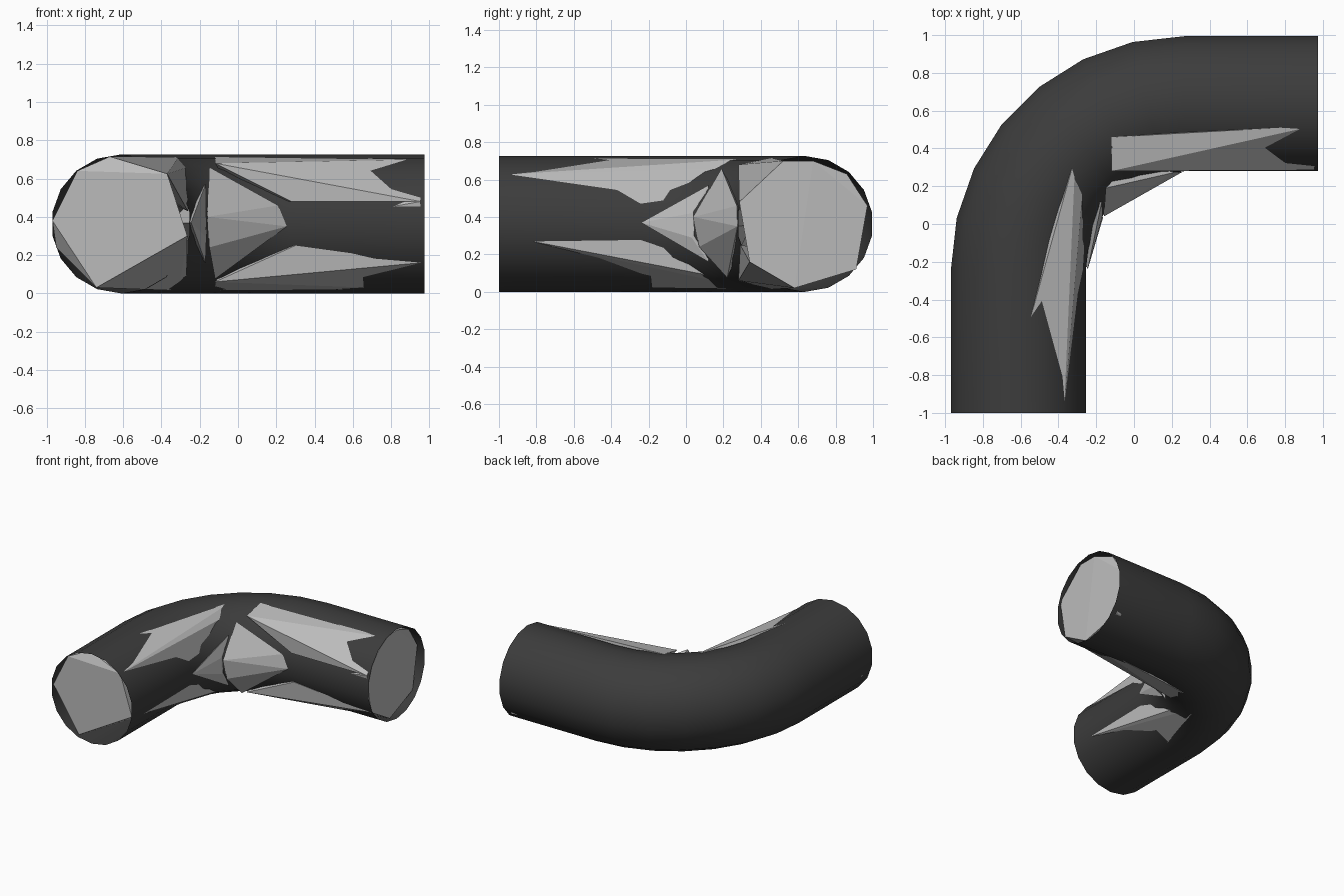
import bpy, bmesh, math
from mathutils import Vector

R, H, BEND, SIDES, ARC = 0.363, 0.363, 0.88, 18, 7
CX, CY = 0.268, -0.243          # centre of the bend


def add_object(name, bm, color=None):
    mesh = bpy.data.meshes.new(name)
    bm.to_mesh(mesh)
    bm.free()
    obj = bpy.data.objects.new(name, mesh)
    bpy.context.collection.objects.link(obj)
    if color:
        mat = bpy.data.materials.new(name + "_colour")
        mat.diffuse_color = color
        mesh.materials.append(mat)


# Elbow pipe: straight arm, quarter bend, straight arm, open ends
path = [(CX - BEND, -1.0, math.pi)]
for i in range(ARC + 1):
    a = math.pi - math.pi / 2 * i / ARC
    path.append((CX + BEND * math.cos(a), CY + BEND * math.sin(a), a))
path.append((0.975, CY + BEND, math.pi / 2))

bm = bmesh.new()
rings = []
for x, y, a in path:
    out = Vector((math.cos(a), math.sin(a), 0))
    ring = []
    for k in range(SIDES):
        t = 2 * math.pi * (k + 0.5) / SIDES
        p = Vector((x, y, H)) + out * R * math.cos(t) + Vector((0, 0, R * math.sin(t)))
        ring.append(bm.verts.new(p))
    rings.append(ring)
for r0, r1 in zip(rings, rings[1:]):
    for k in range(SIDES):
        n = (k + 1) % SIDES
        bm.faces.new((r0[k], r0[n], r1[n], r1[k]))
bmesh.ops.recalc_face_normals(bm, faces=bm.faces)
for f in bm.faces:
    f.smooth = True
add_object("elbow_pipe", bm, (0.045, 0.045, 0.045, 1))


# Faceted pieces inside the pipe that bridge the inside of the bend
def hull(name, pts):
    bm = bmesh.new()
    for p in pts:
        bm.verts.new(p)
    bmesh.ops.convex_hull(bm, input=bm.verts)
    loose = [v for v in bm.verts if not v.link_faces]
    bmesh.ops.delete(bm, geom=loose, context='VERTS')
    bmesh.ops.recalc_face_normals(bm, faces=bm.faces)
    add_object(name, bm, (0.5, 0.5, 0.5, 1))


# Front arm: plug with end cap, upper and lower bridges, tip of the bend
hull("front_arm_plug", [
    (-0.97, -0.98, 0.38), (-0.84, -0.98, 0.64), (-0.37, -0.98, 0.625),
    (-0.265, -0.98, 0.30), (-0.74, -0.98, 0.03), (-0.95, -0.9, 0.24),
    (-0.67, -0.94, 0.715), (-0.29, -0.25, 0.36),
    (-0.82, 0.20, 0.38), (-0.62, 0.30, 0.64), (-0.62, 0.30, 0.08), (-0.45, 0.68, 0.36)])
hull("front_arm_upper_bridge", [
    (-0.37, -0.98, 0.625), (-0.67, -0.94, 0.715), (-0.262, -0.24, 0.43),
    (-0.265, 0.26, 0.66), (-0.31, 0.36, 0.713), (-0.50, 0.1, 0.55)])
hull("front_arm_lower_bridge", [
    (-0.265, -0.98, 0.30), (-0.74, -0.98, 0.03), (-0.262, -0.24, 0.295),
    (-0.27, 0.27, 0.06), (-0.31, 0.36, 0.014), (-0.50, 0.1, 0.17)])
hull("front_arm_tip", [
    (-0.245, -0.24, 0.37), (-0.17, 0.03, 0.42), (-0.165, 0.03, 0.29),
    (-0.17, 0.12, 0.57), (-0.17, 0.12, 0.16), (-0.36, 0.05, 0.36)])

# Side arm: the same four pieces
hull("side_arm_plug", [
    (0.955, 0.285, 0.48), (0.955, 0.34, 0.16), (0.955, 0.58, 0.02), (0.955, 0.52, 0.70),
    (0.955, 0.68, 0.70), (0.93, 0.86, 0.63), (0.93, 0.97, 0.46), (0.93, 0.91, 0.12),
    (0.27, 0.31, 0.36), (-0.13, 0.62, 0.67), (-0.13, 0.62, 0.06), (-0.1, 0.88, 0.36)])
hull("side_arm_upper_bridge", [
    (0.955, 0.285, 0.48), (0.955, 0.52, 0.70), (0.28, 0.287, 0.48),
    (-0.12, 0.28, 0.68), (-0.12, 0.46, 0.715), (0.0, 0.50, 0.50)])
hull("side_arm_lower_bridge", [
    (0.955, 0.34, 0.16), (0.955, 0.58, 0.02), (0.30, 0.29, 0.25),
    (-0.12, 0.28, 0.06), (-0.12, 0.46, 0.014), (0.0, 0.50, 0.22)])
hull("side_arm_tip", [
    (0.255, 0.275, 0.35), (0.21, 0.272, 0.46), (-0.16, 0.04, 0.40), (-0.15, 0.07, 0.24),
    (-0.15, 0.19, 0.66), (-0.12, 0.22, 0.075), (0.0, 0.35, 0.36)])
